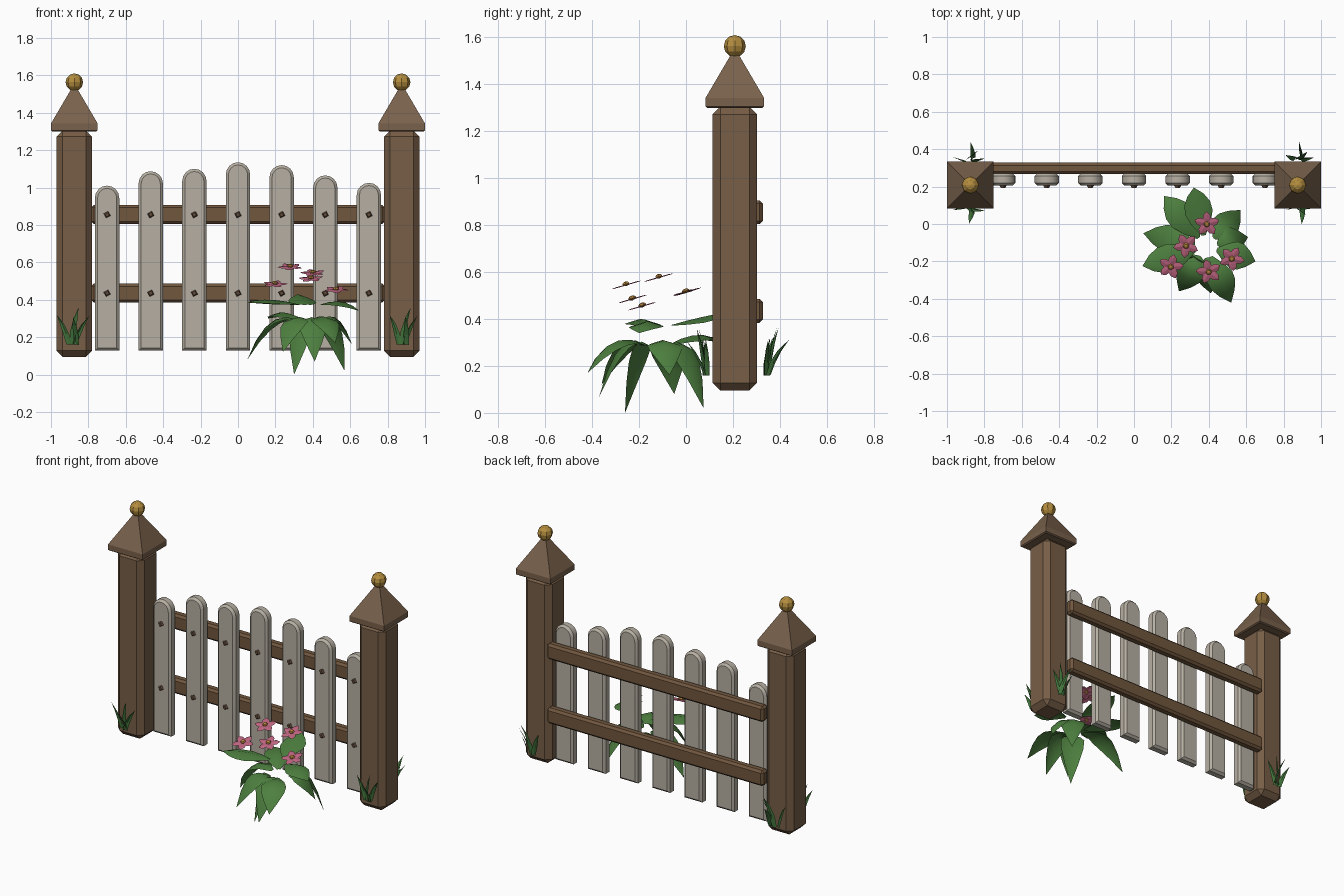
import bpy, bmesh, math, random
from mathutils import Vector, Matrix, Euler

if "Cube" in bpy.data.objects:
    bpy.data.objects.remove(bpy.data.objects["Cube"])

random.seed(4)


def mat(name, r, g, b):
    m = bpy.data.materials.new(name)
    m.diffuse_color = (r, g, b, 1)
    m.use_nodes = True
    m.node_tree.nodes["Principled BSDF"].inputs["Base Color"].default_value = m.diffuse_color
    return m


BROWN = mat("post_brown", 0.185, 0.112, 0.062)
CAPB = mat("cap_brown", 0.19, 0.12, 0.072)
RAILB = mat("rail_brown", 0.165, 0.095, 0.048)
GREY = mat("weathered_white", 0.47, 0.43, 0.365)
BOLT = mat("bolt_brown", 0.13, 0.075, 0.045)
GOLD = mat("gold", 0.46, 0.27, 0.05)
LEAF = mat("leaf_green", 0.075, 0.215, 0.05)
GRASS = mat("grass_green", 0.055, 0.18, 0.045)
PINK = mat("petal_pink", 0.52, 0.13, 0.22)
ORANGE = mat("flower_centre_orange", 0.5, 0.25, 0.05)


def finish(bm, name, material, smooth=None):
    me = bpy.data.meshes.new(name)
    bm.to_mesh(me)
    bm.free()
    me.materials.append(material)
    ob = bpy.data.objects.new(name, me)
    bpy.context.collection.objects.link(ob)
    if smooth:
        bpy.context.view_layer.objects.active = ob
        ob.select_set(True)
        bpy.ops.object.shade_smooth_by_angle(angle=math.radians(smooth))
        ob.select_set(False)
    return ob


def bevelled_box(name, lo, hi, bev, material):
    bm = bmesh.new()
    lo, hi = Vector(lo), Vector(hi)
    bmesh.ops.create_cube(bm, size=1, matrix=Matrix.Translation((lo + hi) / 2)
                          @ Matrix.Diagonal((hi - lo).to_4d()))
    bmesh.ops.bevel(bm, geom=bm.edges[:], offset=bev, segments=1, affect='EDGES')
    return finish(bm, name, material)


def strip(bm, base, ctrl, tip, widths, fold=0.0, side=None):
    """Folded blade along a quadratic curve: left edge, midrib, right edge."""
    base, ctrl, tip = Vector(base), Vector(ctrl), Vector(tip)
    if side is None:
        d = tip - base
        side = Vector((-d.y, d.x, 0)).normalized()
    n = len(widths) - 1
    prev = None
    for i, w in enumerate(widths):
        t = i / n
        p = base * (1 - t) ** 2 + ctrl * 2 * t * (1 - t) + tip * t * t
        tan = ((ctrl - base) * (1 - t) + (tip - ctrl) * t).normalized()
        up = tan.cross(side).normalized()
        if w == 0:
            row = [bm.verts.new(p)]
        else:
            row = [bm.verts.new(p + side * w - up * fold * w), bm.verts.new(p),
                   bm.verts.new(p - side * w - up * fold * w)]
        if prev and len(row) == 3 and len(prev) == 3:
            for k in (0, 1):
                bm.faces.new((prev[k], prev[k + 1], row[k + 1], row[k]))
        elif prev:
            a, b = (prev, row[0]) if len(prev) == 3 else (row, prev[0])
            bm.faces.new((a[0], a[1], b))
            bm.faces.new((a[1], a[2], b))
        prev = row
    bmesh.ops.recalc_face_normals(bm, faces=bm.faces[:])


# posts, pyramid caps and ball finials
PY = 0.208
for s, label in ((-1, "left"), (1, "right")):
    x = s * 0.875
    bevelled_box(f"{label}_post", (x - 0.095, PY - 0.095, 0.095),
                 (x + 0.095, PY + 0.095, 1.305), 0.033, BROWN)
    bm = bmesh.new()
    rings = []
    for h, z in ((0.117, 1.30), (0.125, 1.306), (0.125, 1.342), (0.006, 1.545)):
        rings.append([bm.verts.new((x + a * h, PY + b * h, z))
                      for a, b in ((-1, -1), (1, -1), (1, 1), (-1, 1))])
    for r0, r1 in zip(rings, rings[1:]):
        for k in range(4):
            j = (k + 1) % 4
            bm.faces.new((r0[k], r0[j], r1[j], r1[k]))
    bm.faces.new(rings[0][::-1])
    bm.faces.new(rings[-1])
    finish(bm, f"{label}_post_cap", CAPB)
    bm = bmesh.new()
    bmesh.ops.create_uvsphere(bm, u_segments=8, v_segments=6, radius=0.047,
                              matrix=Matrix.Translation((x, PY, 1.563)))
    finish(bm, f"{label}_ball_finial", GOLD)

# rails
RAILS = (0.435, 0.855)
for z, label in zip(RAILS, ("lower", "upper")):
    bevelled_box(f"{label}_rail", (-0.785, 0.268, z - 0.051),
                 (0.785, 0.328, z + 0.051), 0.014, RAILB)

# pickets with rounded tops, each with two bolts
TOPS = (1.01, 1.087, 1.10, 1.135, 1.12, 1.065, 1.025)
for i, top in enumerate(TOPS):
    x, r = (i - 3) * 0.2333, 0.065
    prof = [(x - r, 0.128), (x + r, 0.128)]
    prof += [(x + r * math.cos(a), top - r + r * math.sin(a))
             for a in (math.pi * k / 8 for k in range(9))]
    bm = bmesh.new()
    f = bm.faces.new([bm.verts.new((px, 0.205, pz)) for px, pz in prof])
    ext = bmesh.ops.extrude_face_region(bm, geom=[f])
    bmesh.ops.translate(bm, vec=(0, 0.065, 0),
                        verts=[v for v in ext["geom"] if isinstance(v, bmesh.types.BMVert)])
    bmesh.ops.recalc_face_normals(bm, faces=bm.faces[:])
    rim = [e for e in bm.edges if abs(e.verts[0].co.y - e.verts[1].co.y) < 1e-4]
    bmesh.ops.bevel(bm, geom=rim, offset=0.014, segments=1, affect='EDGES')
    finish(bm, f"picket_{i + 1}", GREY, 35)
    for z, label in zip(RAILS, ("lower", "upper")):
        bm = bmesh.new()
        bmesh.ops.create_cone(bm, cap_ends=True, segments=4, radius1=0.021, radius2=0.012,
                              depth=0.016, matrix=Matrix.Translation((x, 0.200, z))
                              @ Euler((math.pi / 2, 0.3, 0)).to_matrix().to_4x4())
        finish(bm, f"{label}_bolt_{i + 1}", BOLT)

# bush leaves: tip positions, arching out from an open centre
CENTRE = Vector((0.385, -0.12, 0))
TIPS = ((0.32, 0.195, 0.43), (0.16, 0.15, 0.30), (0.05, -0.05, 0.08), (0.045, -0.225, 0.385),
        (0.24, -0.36, 0.12), (0.30, -0.26, 0.0), (0.52, -0.42, 0.17), (0.65, -0.2, 0.34),
        (0.61, -0.07, 0.16), (0.57, 0.075, 0.02), (0.41, -0.37, 0.07))
for i, t in enumerate(TIPS):
    tip = Vector(t)
    out = Vector((tip.x, tip.y, 0)) - CENTRE
    high = tip.z > 0.32
    base = CENTRE + out.normalized() * 0.06 + Vector((0, 0, 0.375 if high else 0.29))
    ctrl = CENTRE + out * 0.68
    ctrl.z = 0.42 if high else 0.37
    bm = bmesh.new()
    strip(bm, base, ctrl, tip, [w * 0.074 for w in (0.15, 0.7, 1, 0.95, 0.6, 0)], 0.3)
    finish(bm, f"bush_leaf_{i + 1}", LEAF, 60)

# flowers: five folded petals and a small centre, tilted to the front
FLOWERS = ((0.39, 0.0, 0.515), (0.278, -0.115, 0.577), (0.197, -0.228, 0.485),
           (0.40, -0.255, 0.545), (0.523, -0.185, 0.455))
for i, pos in enumerate(FLOWERS):
    place = Matrix.Translation(pos) @ Euler((0.28, 0.03 * (i - 2), 0.25 * i)).to_matrix().to_4x4()
    if i:
        place = Matrix.Translation(pos) @ Matrix.Rotation(0.28, 4, 'X') @ Matrix.Rotation(0.5 * i, 4, 'Z')
    bm = bmesh.new()
    for k in range(5):
        a = math.tau * k / 5 + math.pi / 2
        d = Vector((math.cos(a), math.sin(a), 0))
        strip(bm, d * 0.006, d * 0.04 + Vector((0, 0, 0.006)), d * 0.07,
              [0.008, 0.022, 0.02, 0], 0.2)
    bm.transform(place)
    finish(bm, f"flower_petals_{i + 1}", PINK)
    bm = bmesh.new()
    bmesh.ops.create_uvsphere(bm, u_segments=6, v_segments=4, radius=0.017,
                              matrix=place @ Matrix.Translation((0, 0, 0.005))
                              @ Matrix.Diagonal((1, 1, 0.6, 1)))
    finish(bm, f"flower_centre_{i + 1}", ORANGE)

# grass tufts in front of and behind each post
for sx in (-1, 1):
    for sy, y in ((-1, 0.088), (1, 0.345)):
        bm = bmesh.new()
        for k, (dx, dy, h) in enumerate(((-0.06, 0.02, 0.16), (0.045, 0.04, 0.2),
                                         (0.07, 0.01, 0.155), (-0.015, 0.085, 0.15))):
            dx += random.uniform(-0.012, 0.012)
            base = Vector((sx * 0.882 + (k - 1.5) * 0.014, y + sy * random.uniform(-0.008, 0.012), 0.16))
            tip = base + Vector((dx, sy * dy, h))
            ctrl = base + Vector((dx * 0.25, sy * dy * 0.25, h * 0.55))
            ang = random.uniform(-0.9, 0.9)
            strip(bm, base, ctrl, tip, [0.013, 0.016, 0.011, 0], 0.3,
                  Vector((math.cos(ang), math.sin(ang), 0)))
        finish(bm, f"grass_{'left' if sx < 0 else 'right'}_{'front' if sy < 0 else 'back'}", GRASS)
